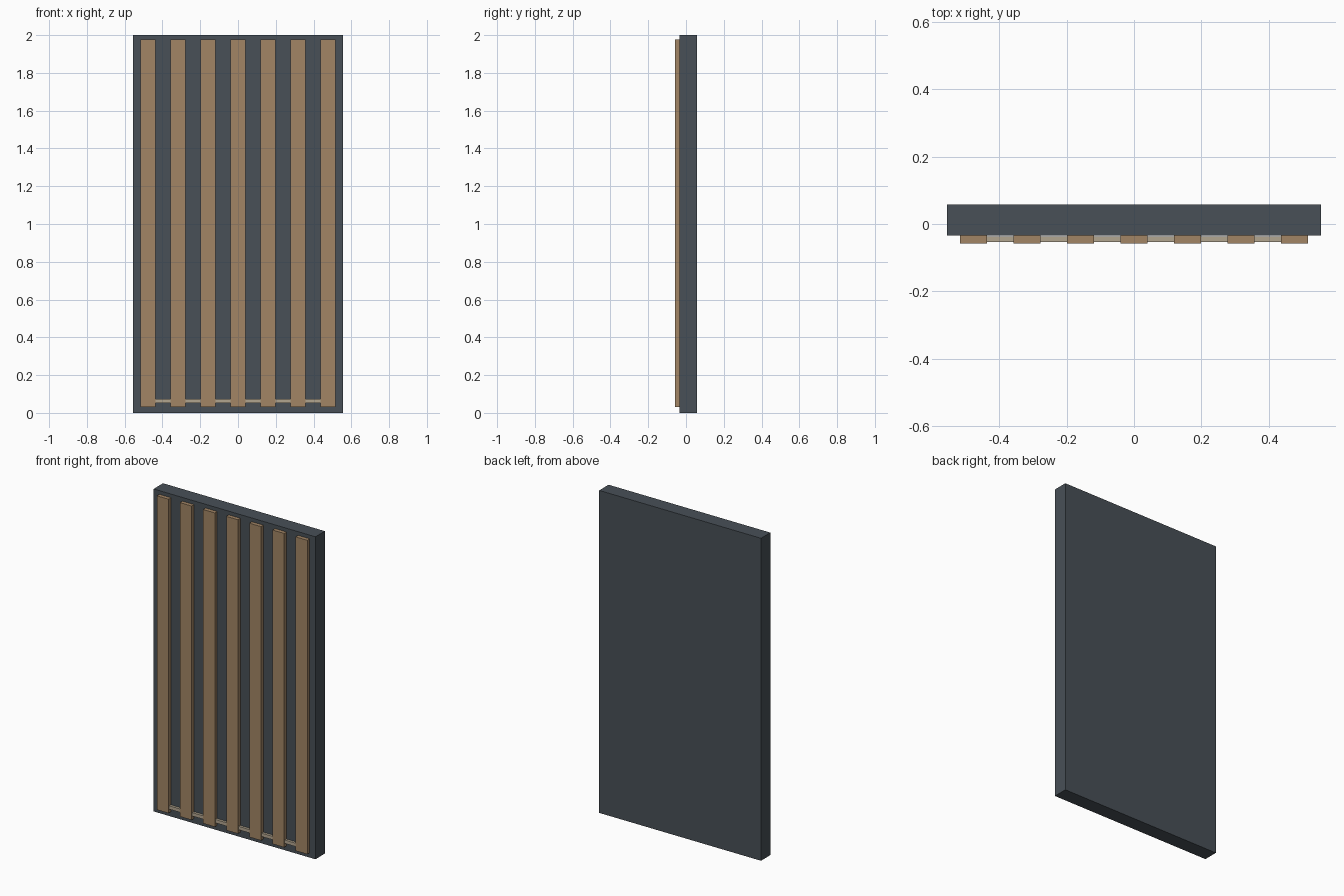
import bpy

if "Cube" in bpy.data.objects:
    bpy.data.objects.remove(bpy.data.objects["Cube"])


def material(name, color):
    m = bpy.data.materials.new(name)
    m.diffuse_color = (*color, 1)
    m.use_nodes = True
    m.node_tree.nodes["Principled BSDF"].inputs["Base Color"].default_value = m.diffuse_color
    return m


def box(name, x, y, z, mat):
    """Box from (min, max) ranges on each axis."""
    bpy.ops.mesh.primitive_cube_add(size=1, location=[sum(r) / 2 for r in (x, y, z)])
    ob = bpy.context.object
    ob.name = name
    ob.scale = [r[1] - r[0] for r in (x, y, z)]
    bpy.ops.object.transform_apply(location=False, rotation=False, scale=True)
    ob.data.materials.append(mat)
    return ob


slate = material("slate", (0.065, 0.08, 0.095))
wood = material("wood", (0.36, 0.235, 0.13))
pale = material("pale_trim", (0.45, 0.38, 0.28))

# Backing panel
box("back_panel", (-0.555, 0.555), (-0.034, 0.058), (0, 2), slate)

# Seven evenly spaced vertical slats on the front
for i in range(7):
    cx = (i - 3) * 0.1587
    box(f"slat_{i + 1}", (cx - 0.04, cx + 0.04), (-0.058, -0.034), (0.03, 1.977), wood)

# Thin rail threading the slats near the bottom
box("bottom_rail", (-0.476, 0.476), (-0.053, -0.037), (0.053, 0.074), pale)
